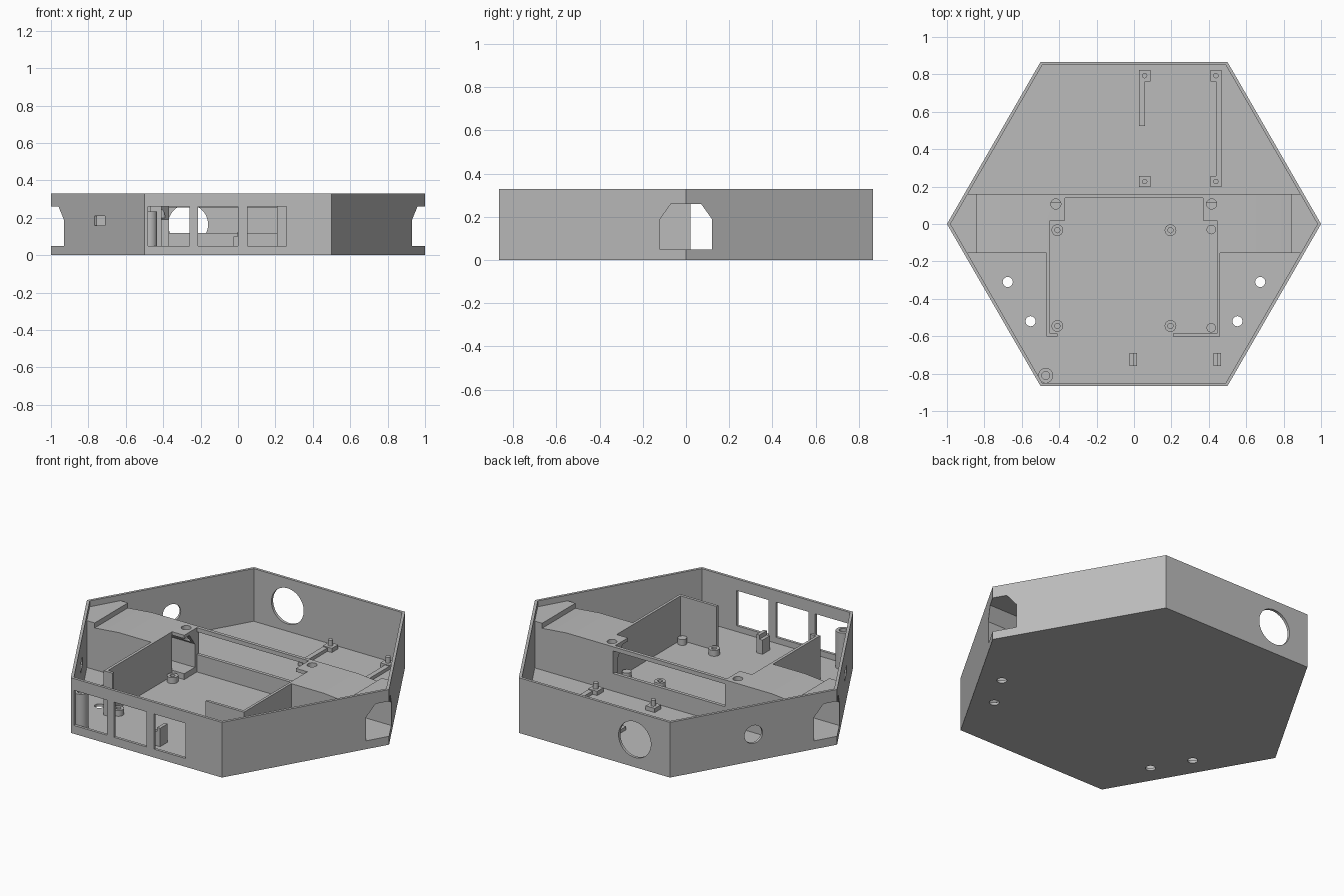
import bpy, bmesh, math
from mathutils import Matrix, Vector

if "Cube" in bpy.data.objects:
    bpy.data.objects.remove(bpy.data.objects["Cube"])

grey = bpy.data.materials.new("plain_grey")
grey.use_nodes = True
COLOUR = (0.5, 0.5, 0.5, 1)
grey.diffuse_color = COLOUR
grey.node_tree.nodes["Principled BSDF"].inputs["Base Color"].default_value = COLOUR


def to_object(name, bm):
    bmesh.ops.recalc_face_normals(bm, faces=bm.faces)
    mesh = bpy.data.meshes.new(name)
    bm.to_mesh(mesh)
    bm.free()
    mesh.materials.append(grey)
    ob = bpy.data.objects.new(name, mesh)
    bpy.context.scene.collection.objects.link(ob)
    return ob


def box(name, x0, x1, y0, y1, z0, z1):
    bm = bmesh.new()
    bmesh.ops.create_cube(bm, size=1)
    for v in bm.verts:
        v.co = Vector((x0 if v.co.x < 0 else x1, y0 if v.co.y < 0 else y1,
                       z0 if v.co.z < 0 else z1))
    return to_object(name, bm)


def prism(name, outline, direction):
    bm = bmesh.new()
    face = bm.faces.new([bm.verts.new(p) for p in outline])
    ext = bmesh.ops.extrude_face_region(bm, geom=[face])
    moved = [g for g in ext["geom"] if isinstance(g, bmesh.types.BMVert)]
    bmesh.ops.translate(bm, verts=moved, vec=Vector(direction))
    return to_object(name, bm)


def hexagon(name, radius, z0, z1):
    ring = [(radius * math.cos(math.radians(60 * i)),
             radius * math.sin(math.radians(60 * i)), z0) for i in range(6)]
    return prism(name, ring, (0, 0, z1 - z0))


def cylinder(name, r, centre, length, turn=None, sides=32):
    bm = bmesh.new()
    mat = Matrix.Translation(centre) @ (turn or Matrix())
    bmesh.ops.create_cone(bm, cap_ends=True, segments=sides, radius1=r,
                          radius2=r, depth=length, matrix=mat)
    return to_object(name, bm)


def combine(ob, cutter, operation="DIFFERENCE"):
    # Apply a boolean and discard its helper
    mod = ob.modifiers.new("cut", "BOOLEAN")
    mod.operation, mod.object, mod.solver = operation, cutter, "EXACT"
    bpy.context.view_layer.update()
    graph = bpy.context.evaluated_depsgraph_get()
    result = bpy.data.meshes.new_from_object(ob.evaluated_get(graph))
    ob.modifiers.clear()
    ob.data = result
    bpy.data.objects.remove(cutter)


def tunnel_cutter():
    half = [(0.12, 0.05), (0.12, 0.19), (0.07, 0.26)]
    section = half + [(-y, z) for y, z in reversed(half)]
    return prism("tunnel_cutter", [(-1.2, y, z) for y, z in section], (2.4, 0, 0))


FLOOR, DECK, TOP = 0.015, 0.28, 0.33

# Hexagonal tray with wall openings
tray = hexagon("hexagonal_tray", 1, 0, TOP)
combine(tray, hexagon("hollow", 0.981, FLOOR, 0.5))
combine(tray, tunnel_cutter())
for x0, x1 in ((-0.48, -0.26), (-0.215, 0), (0.05, 0.26)):
    combine(tray, box("window", x0, x1, -0.95, -0.8, 0.05, 0.26))

# Round ports in the rear walls
tip = Matrix.Rotation(math.radians(90), 4, "X")
combine(tray, cylinder("port", 0.107, (-0.267, 0.86, 0.165), 0.2, tip, 48))
side_tip = Matrix.Rotation(math.radians(60), 4, "Z") @ tip
combine(tray, cylinder("port", 0.054, (-0.745, 0.43, 0.16), 0.2, side_tip))

# Small slot in one slanted wall
slot = box("slot", -0.06, 0.06, -0.055, 0.055, -0.025, 0.025)
slot.data.transform(Matrix.Translation((-0.737, -0.45, 0.185))
                    @ Matrix.Rotation(math.radians(210), 4, "Z"))
combine(tray, slot)

# Screw holes through the floor
for s in (-1, 1):
    for x, y in ((0.675, -0.31), (0.553, -0.52)):
        combine(tray, cylinder("hole", 0.027, (s * x, y, 0), 0.2))

# Raised cross deck with a tunnel beneath
right = [(0.68, DECK), (0.84, 0.265), (0.84, 0.295), (1.1, 0.295), (1.1, 0.005)]
edge = right + [(-x, z) for x, z in reversed(right)]
deck = prism("cross_deck", [(x, -0.155, z) for x, z in edge], (0, 0.315, 0))
combine(deck, hexagon("limit", 0.984, -0.1, 0.5), "INTERSECT")
combine(deck, tunnel_cutter())
combine(deck, box("bay", -0.37, 0.37, -0.3, 0.14, -0.1, 0.5))
combine(deck, box("front_bay", -0.455, 0.455, -0.3, 0.02, -0.1, 0.5))
combine(deck, box("rear_opening", -0.37, 0.37, 0.1, 0.2, 0.12, 0.255))
for x in (-0.418, 0.415):
    combine(deck, cylinder("hole", 0.027, (x, 0.107, 0.3), 0.2))

# Walls of the central compartment
box("compartment_wall_right", -0.467, -0.45, -0.602, 0.02, 0.005, DECK)
box("compartment_foot_right", -0.45, -0.41, -0.602, -0.585, 0.005, DECK)
box("compartment_wall_left", 0.445, 0.461, -0.602, 0.02, 0.005, DECK)
box("compartment_foot_left", 0.208, 0.445, -0.602, -0.585, 0.005, DECK)


def post(name, x, y, r, bore, top):
    ob = cylinder(name, r, (x, y, top / 2 + 0.005), top - 0.01)
    if bore:
        combine(ob, cylinder("bore", bore, (x, y, top), 2 * (top - 0.02), sides=24))
    return ob


# Mounting posts
for y in (-0.033, -0.545):
    for x in (-0.41, 0.195):
        post("board_post", x, y, 0.031, 0.014, 0.05)
for y in (-0.03, -0.555):
    post("solid_post", 0.413, y, 0.025, 0, 0.05)
post("tall_corner_post", -0.472, -0.81, 0.04, 0.021, 0.235)

# Square pads with pins, joined by rails
for x in (0.057, 0.438):
    for y in (0.793, 0.227):
        box("pad", x - 0.03, x + 0.03, y - 0.03, y + 0.03, 0.005, 0.04)
        cylinder("pad_pin", 0.014, (x, y, 0.045), 0.06)
box("short_rail", 0.028, 0.058, 0.525, 0.765, 0.005, 0.035)
box("long_rail", 0.438, 0.468, 0.25, 0.765, 0.005, 0.035)

# Stepped clips behind the windows
for x in (-0.003, 0.445):
    box("clip_low", x - 0.02, x, -0.76, -0.69, 0.005, 0.1)
    box("clip_high", x, x + 0.02, -0.76, -0.69, 0.005, 0.125)

bpy.ops.object.select_all(action="DESELECT")
for ob in bpy.context.scene.objects:
    if ob.type == "MESH":
        ob.select_set(True)
        bpy.context.view_layer.objects.active = ob
bpy.ops.object.shade_smooth_by_angle(angle=math.radians(25))
